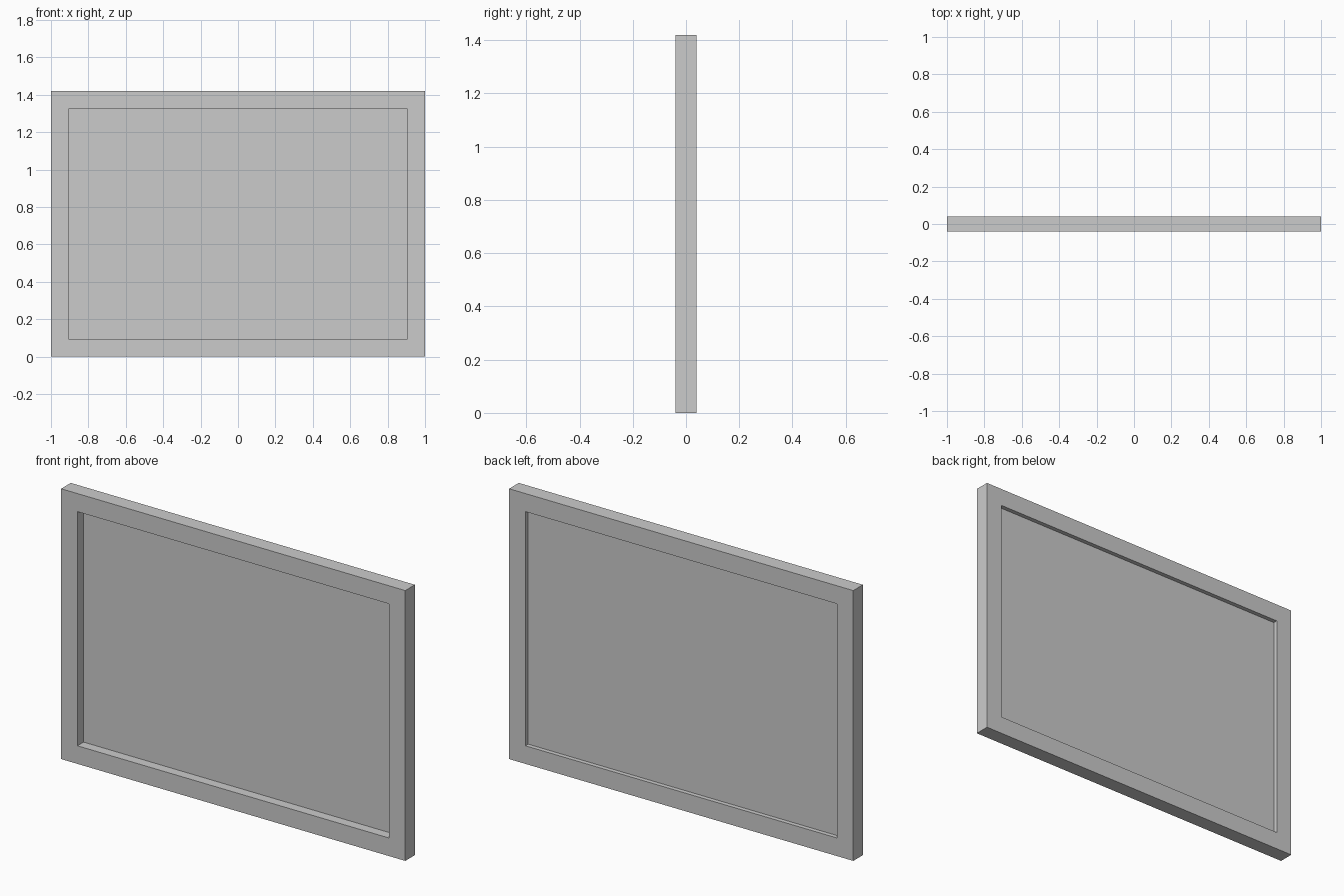
import bpy, bmesh

if "Cube" in bpy.data.objects:
    bpy.data.objects.remove(bpy.data.objects["Cube"])

W, H, D = 1.0, 1.42, 0.04        # half width, height, half depth
B = 0.095                        # border width


def finish(name, bm):
    bmesh.ops.recalc_face_normals(bm, faces=bm.faces)
    mesh = bpy.data.meshes.new(name)
    bm.to_mesh(mesh)
    bm.free()
    obj = bpy.data.objects.new(name, mesh)
    bpy.context.collection.objects.link(obj)
    return obj


def rectangle(bm, inset, y):
    x = W - inset
    return [bm.verts.new((sx, y, z)) for sx, z in
            ((-x, inset), (x, inset), (x, H - inset), (-x, H - inset))]


# Border: four rectangular loops joined into a mitred ring
bm = bmesh.new()
loops = [rectangle(bm, i, y) for i, y in ((0, -D), (0, D), (B, D), (B, -D))]
for a, b in zip(loops, loops[1:] + loops[:1]):
    for i in range(4):
        j = (i + 1) % 4
        bm.faces.new((a[i], a[j], b[j], b[i]))
finish("frame_border", bm)

# Thin panel, recessed deeper at the front than at the back
bm = bmesh.new()
front, back = rectangle(bm, B, 0.011), rectangle(bm, B, 0.017)
bm.faces.new(front)
bm.faces.new(back)
for i in range(4):
    j = (i + 1) % 4
    bm.faces.new((front[i], front[j], back[j], back[i]))
finish("inner_panel", bm)
